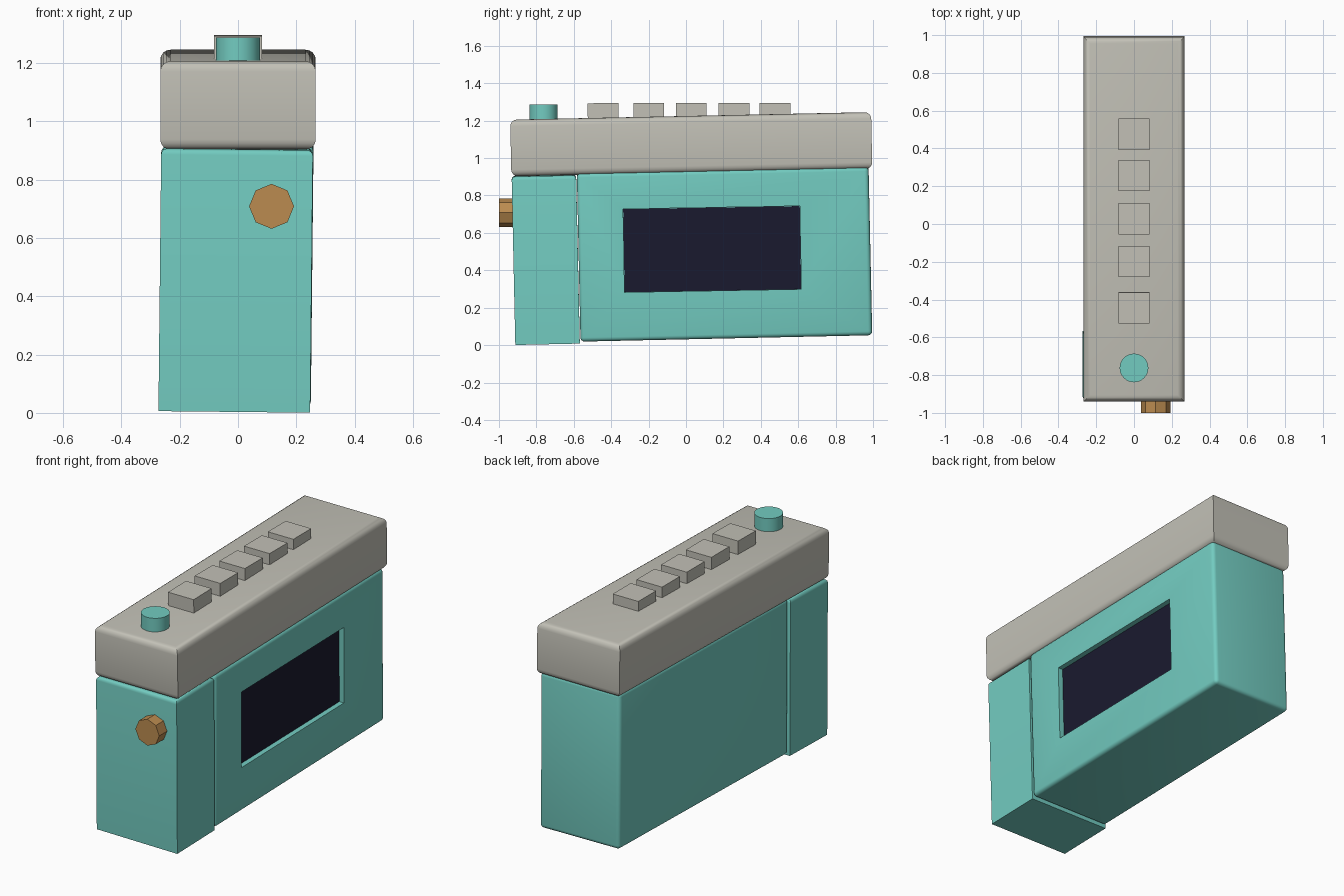
import bpy, bmesh, math
from mathutils import Matrix

if "Cube" in bpy.data.objects:
    bpy.data.objects.remove(bpy.data.objects["Cube"])


def material(name, rgb):
    m = bpy.data.materials.new(name)
    m.diffuse_color = (*rgb, 1)
    m.use_nodes = True
    m.node_tree.nodes["Principled BSDF"].inputs["Base Color"].default_value = m.diffuse_color
    return m


TEAL = material("teal", (0.17, 0.60, 0.53))
GREY = material("warm_grey", (0.54, 0.53, 0.47))
DARK = material("dark_glass", (0.01, 0.01, 0.028))
BRASS = material("brass", (0.50, 0.26, 0.08))


def finish(name, bm, loc, rot, mat, smooth):
    me = bpy.data.meshes.new(name)
    bm.to_mesh(me)
    bm.free()
    ob = bpy.data.objects.new(name, me)
    bpy.context.collection.objects.link(ob)
    ob.location = loc
    ob.rotation_euler = [math.radians(a) for a in rot]
    if mat:
        me.materials.append(mat)
    if smooth:
        bpy.ops.object.select_all(action='DESELECT')
        ob.select_set(True)
        bpy.context.view_layer.objects.active = ob
        bpy.ops.object.shade_smooth_by_angle(angle=math.radians(35))
    return ob


def box(name, size, loc, rot=(0, 0, 0), mat=None, bevel=0, pick=None):
    bm = bmesh.new()
    bmesh.ops.create_cube(bm, size=1)
    bmesh.ops.scale(bm, vec=size, verts=bm.verts)
    if bevel:
        edges = [e for e in bm.edges
                 if pick is None or pick((e.verts[0].co + e.verts[1].co) / 2)]
        bmesh.ops.bevel(bm, geom=edges, offset=bevel, segments=4, profile=0.5,
                        affect='EDGES', clamp_overlap=True)
    return finish(name, bm, loc, rot, mat, bevel > 0)


def cylinder(name, radius, depth, sides, loc, rot=(0, 0, 0), mat=None, smooth=True):
    bm = bmesh.new()
    bmesh.ops.create_cone(bm, cap_ends=True, segments=sides, radius1=radius,
                          radius2=radius, depth=depth)
    return finish(name, bm, loc, rot, mat, smooth)


TILT = (1.25, 0.6, 0)

# main body and the separate front end, with a seam between them
body = box("main_body", (0.515, 1.56, 0.9), (-0.003, 0.206, 0.488), TILT, TEAL, 0.022)
box("front_end", (0.52, 0.345, 0.9), (-0.008, -0.75, 0.457), TILT, TEAL, 0.02,
    lambda c: c.z > 0.4)

# recessed window in the right side
cutter = box("window_cutter", (0.1, 0.945, 0.445), (0.272, 0.14, 0.513), (1.0, 0.6, 0))
cutter.hide_render = True
cutter.hide_viewport = False
cut = body.modifiers.new("window", 'BOOLEAN')
cut.operation = 'DIFFERENCE'
cut.object = cutter
cut.solver = 'EXACT'
cutter.display_type = 'WIRE'
box("screen", (0.02, 0.944, 0.444), (0.215, 0.14, 0.513), (1.0, 0.6, 0), DARK)

# overhanging top cap, long and cross edges rounded
box("top_cap", (0.533, 1.93, 0.303), (0, 0.028, 1.074), (1.2, 0, 0), GREY, 0.035,
    lambda c: abs(c.z) > 0.1)

# row of square buttons
for i, y in enumerate((-0.443, -0.199, 0.028, 0.256, 0.475)):
    box(f"button_{i + 1}", (0.165, 0.165, 0.12), (0, y, 1.234),
        (1 if i == 0 else 0, 0, 0), GREY)

# round top button and octagonal front knob
cylinder("round_button", 0.076, 0.12, 32, (0, -0.762, 1.227), mat=TEAL)
cylinder("front_knob", 0.077, 0.12, 8, (0.115, -0.94, 0.708), (90, 0, 0), BRASS, False)
